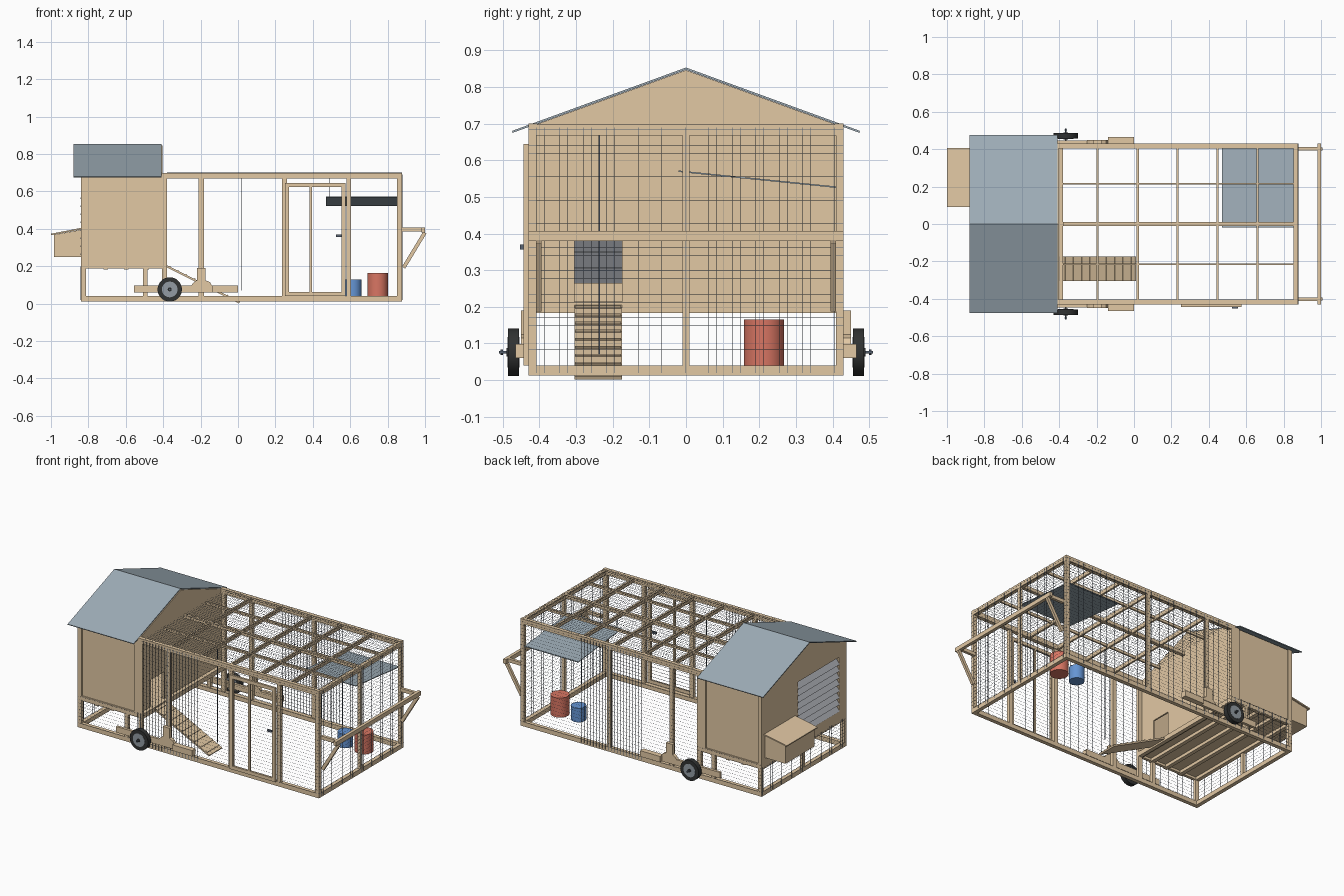
import bpy, bmesh, math
from mathutils import Vector, Matrix

if "Cube" in bpy.data.objects:
    bpy.data.objects.remove(bpy.data.objects["Cube"])


def material(name, rgb):
    m = bpy.data.materials.new(name)
    m.diffuse_color = (*rgb, 1)
    m.use_nodes = True
    m.node_tree.nodes["Principled BSDF"].inputs["Base Color"].default_value = m.diffuse_color
    return m


WOOD = material("tan wood", (0.76, 0.58, 0.37))
METAL = material("blue grey sheet", (0.34, 0.415, 0.47))
SLAT = material("pale grey slats", (0.47, 0.49, 0.53))
WIRE = material("dark wire", (0.10, 0.13, 0.175))
RUBBER = material("black rubber", (0.03, 0.032, 0.032))
HUB = material("hub grey", (0.29, 0.33, 0.37))
RED = material("red drum", (0.69, 0.18, 0.125))
BLUE = material("blue drum", (0.13, 0.30, 0.66))


def finish(name, bm, mat, smooth=False):
    bmesh.ops.recalc_face_normals(bm, faces=bm.faces)
    me = bpy.data.meshes.new(name)
    bm.to_mesh(me)
    bm.free()
    me.materials.append(mat)
    ob = bpy.data.objects.new(name, me)
    bpy.context.collection.objects.link(ob)
    if smooth:
        bpy.context.view_layer.objects.active = ob
        ob.select_set(True)
        bpy.ops.object.shade_smooth_by_angle(angle=math.radians(35))
        ob.select_set(False)
    return ob


def boxes(name, mat, items):
    """One object made of boxes given as (x0, x1, y0, y1, z0, z1)."""
    bm = bmesh.new()
    for x0, x1, y0, y1, z0, z1 in items:
        mtx = Matrix.Translation(((x0 + x1) / 2, (y0 + y1) / 2, (z0 + z1) / 2)) @ \
            Matrix.Diagonal((abs(x1 - x0), abs(y1 - y0), abs(z1 - z0), 1))
        bmesh.ops.create_cube(bm, size=1, matrix=mtx)
    return finish(name, bm, mat)


def prism(name, mat, profile, axis, a, b):
    """Extrude a profile along x (y,z points) or along y (x,z points)."""
    bm = bmesh.new()
    place = (lambda p, t: (t, p[0], p[1])) if axis == 'x' else (lambda p, t: (p[0], t, p[1]))
    face = bm.faces.new([bm.verts.new(place(p, a)) for p in profile])
    ext = bmesh.ops.extrude_face_region(bm, geom=[face])
    verts = [v for v in ext['geom'] if isinstance(v, bmesh.types.BMVert)]
    bmesh.ops.translate(bm, verts=verts, vec=(b - a, 0, 0) if axis == 'x' else (0, b - a, 0))
    return finish(name, bm, mat)


def strip(p, q, t):
    """Four-point outline of a bar from p to q, thickness t below the line."""
    d = (Vector(q) - Vector(p)).normalized()
    n = Vector((d.y, -d.x)) * t
    return [p, q, tuple(Vector(q) + n), tuple(Vector(p) + n)]


def cylinder(name, mat, c, r, h, axis='z', sides=32):
    bm = bmesh.new()
    rot = Matrix.Rotation(math.pi / 2, 4, 'X') if axis == 'y' else Matrix.Identity(4)
    bmesh.ops.create_cone(bm, cap_ends=True, segments=sides, radius1=r, radius2=r, depth=h,
                          matrix=Matrix.Translation(c) @ rot)
    return finish(name, bm, mat, True)


L, R, W, T = -0.84, 0.877, 0.43, 0.7     # run left, right, half width, top
HX = -0.38                               # run side of the house
B = 0.025                                # timber size

# Base frame and top rails
boxes("base_frame", WOOD, [(L, R, s * W, s * (W - B), 0.012, 0.04) for s in (1, -1)] +
      [(x, x + B, -W, W, 0.012, 0.04) for x in (L, R - B)])
boxes("top_rails", WOOD, [(HX - 0.03, R, s * W, s * (W - B), 0.668, T) for s in (1, -1)] +
      [(HX, R, -0.01, 0.01, 0.675, 0.698)] +
      [(HX, R, s * 0.215 - 0.005, s * 0.215 + 0.005, 0.68, 0.698) for s in (1, -1)])
boxes("top_crossbars", WOOD, [(x - 0.006, x + 0.006, -W, W, 0.672, 0.697)
                              for x in (-0.195, 0.02, 0.233, 0.446, 0.66)] +
      [(R - B, R, -W, W, 0.668, 0.697)])

# Upright posts
boxes("posts", WOOD, [(x, x + 0.027, s * W, s * (W - 0.02), 0.02, 0.69)
                      for x in (L, HX - 0.027, -0.21, 0.235, R - 0.027) for s in (1, -1)] +
      [(0.58, 0.605, -W, -W + 0.02, 0.02, 0.69), (R - 0.02, R, -0.01, 0.01, 0.03, 0.68),
       (L, L + 0.02, -0.01, 0.01, 0.03, 0.19)])

# Access door of the run, with latch
D = -0.443
boxes("run_door", WOOD, [(x, x + 0.022, D, -W, 0.04, 0.645) for x in (0.25, 0.553)] +
      [(0.25, 0.575, D, -W, z, z + 0.022) for z in (0.04, 0.623)] +
      [(0.383, 0.395, D, -W, 0.05, 0.63)])
boxes("door_latch", WIRE, [(0.525, 0.555, D - 0.01, D, 0.357, 0.37)])

# Wire netting: grids of thin square wires
P, H = 0.0214, 0.00035


def steps(a, b):
    return [a + P * i for i in range(1, int((b - a) / P) + 1)]


side = []
for s in (1, -1):
    y = s * (W + 0.001)
    side += [(x - H, x + H, y - H, y + H, 0.02, 0.69 if x > HX else 0.22) for x in steps(L, R)]
    side += [(L if z < 0.22 else HX, R, y - H, y + H, z - H, z + H) for z in steps(0.02, 0.69)]
boxes("side_netting", WIRE, side)
ends = []
for x, top in ((R + 0.001, 0.69), (L - 0.001, 0.2)):
    ends += [(x - H, x + H, y - H, y + H, 0.02, top) for y in steps(-W, W)]
    ends += [(x - H, x + H, -W, W, z - H, z + H) for z in steps(0.02, top)]
boxes("end_netting", WIRE, ends)
boxes("top_netting", WIRE, [(x - H, x + H, -W, W, T - H, T + H) for x in steps(HX, R)] +
      [(HX, R, y - H, y + H, T - H, T + H) for y in steps(-W, W)])

# House: floor, joists, recessed long walls and their surrounding trim
F, E = 0.188, 0.69
boxes("house_floor", WOOD, [(L, HX, -W, W, F + 0.015, F + 0.025)])
boxes("floor_joists", WOOD, [(x, x + 0.025, -W, W, F - 0.005, F + 0.016)
                             for x in (L, -0.72, -0.61, -0.5, HX - 0.025)])
boxes("house_long_walls", WOOD, [(L + 0.005, HX - 0.02, s * (W - 0.018), s * (W - 0.008), F, E)
                                 for s in (1, -1)])
for s in (1, -1):
    boxes("house_wall_trim", WOOD, [(L, -0.812, s * (W - 0.01), s * W, F, E),
                                    (-0.44, HX, s * (W - 0.01), s * W, F, E),
                                    (-0.812, -0.44, s * (W - 0.01), s * W, F, 0.218)])


def pierced_wall(name, x0, x1, ya, yb, za, zb):
    """End wall with a rectangular opening ya..yb, za..zb."""
    boxes(name, WOOD, [(x0, x1, -W, ya, F, E), (x0, x1, yb, W, F, E),
                       (x0, x1, ya, yb, F, za), (x0, x1, ya, yb, zb, E)])


pierced_wall("house_run_wall", HX - 0.035, HX - 0.025, -0.305, -0.175, 0.21, 0.385)
pierced_wall("house_outer_wall", L, L + 0.01, -0.355, 0.06, 0.265, 0.61)
for name, x in (("outer_gable", L), ("run_gable", HX - 0.035)):
    prism(name, WOOD, [(-W, E), (W, E), (0, 0.846)], 'x', x, x + 0.01)

# Gable roof
prism("house_roof", METAL, [(-0.475, 0.68), (0, 0.853), (0.475, 0.68), (0.473, 0.675),
                            (0, 0.847), (-0.473, 0.675)], 'x', -0.88, -0.41)

# Louvred vent in the outer wall
for i in range(8):
    z = 0.263 + i * 0.043
    prism("louvre_slat", SLAT, strip((L - 0.004, z), (L + 0.026, z + 0.045), 0.004),
          'y', -0.355, 0.06)

# Nest box with sloping lid
prism("nest_box", WOOD, [(L, 0.25), (-0.985, 0.25), (-0.985, 0.368), (L, 0.395)], 'y', 0.1, 0.395)
prism("nest_lid", WOOD, strip((-1.0, 0.374), (L, 0.405), 0.008), 'y', 0.09, 0.405)

# Ramp with cleats and lifting cord
ra, rb = Vector((HX - 0.02, 0.215)), Vector((0.01, 0.01))
prism("ramp", WOOD, strip(tuple(ra), tuple(rb), 0.01), 'y', -0.305, -0.175)
along = (rb - ra).normalized() * 0.008
for i in range(9):
    p = ra.lerp(rb, (i + 0.7) / 9.3) + Vector((0.002, 0.004))
    prism("ramp_cleat", WOOD, strip(tuple(p), tuple(p + along), 0.006), 'y', -0.303, -0.177)
boxes("ramp_cord", WIRE, [(0.018, 0.022, -0.239, -0.235, 0.07, 0.68)])

# Sloping feed shelter and its hanger
prism("feed_shelter", METAL, [(-0.02, 0.572), (0.425, 0.527), (0.425, 0.523), (-0.02, 0.568)],
      'x', 0.47, R - 0.025)
boxes("shelter_hanger", WIRE, [(0.488, 0.492, -0.002, 0.002, 0.568, 0.68)])

# Feed and water drums
for name, mat, x, r, top in (("feed_drum", RED, 0.747, 0.055, 0.165),
                             ("water_drum", BLUE, 0.615, 0.045, 0.13)):
    cylinder(name, mat, (x, 0.213, (0.04 + top) / 2), r, top - 0.04)

# Pull handle with diagonal braces
boxes("pull_handle", WOOD, [(0.98, 1.0, -W, W, 0.38, 0.407)] +
      [(R, 0.985, s * 0.402 - 0.009, s * 0.402 + 0.009, 0.385, 0.407) for s in (1, -1)])
for s in (1, -1):
    prism("handle_brace", WOOD, strip((R, 0.198), (0.99, 0.385), 0.02),
          'y', s * 0.402 - 0.008, s * 0.402 + 0.008)

# Wheels, axles and lifting levers on both sides
WX, WZ = -0.365, 0.076
for s in (1, -1):
    boxes("wheel_lever", WOOD, [(-0.555, -0.14, s * W, s * 0.446, 0.06, 0.098),
                                (-0.14, 0.0, s * W, s * 0.465, 0.06, 0.098)])
    prism("lever_stop", WOOD, [(-0.25, 0.098), (-0.14, 0.098), (-0.15, 0.115), (-0.173, 0.125),
                               (-0.173, 0.19), (-0.22, 0.19), (-0.22, 0.125), (-0.235, 0.115)],
          'y', s * W, s * 0.45)
    boxes("lever_pivot", WOOD, [(-0.508, -0.483, s * (W - 0.02), s * W, 0.03, 0.2)])
    cylinder("tyre", RUBBER, (WX, s * 0.471, WZ), 0.065, 0.03, 'y', 40)
    cylinder("wheel_hub", HUB, (WX, s * 0.471, WZ), 0.042, 0.033, 'y', 32)
    cylinder("hub_cap", RUBBER, (WX, s * 0.471, WZ), 0.011, 0.037, 'y', 16)
    cylinder("axle", WIRE, (WX, s * 0.47, WZ), 0.004, 0.08, 'y', 12)
    cylinder("axle_nut", WIRE, (WX, s * 0.503, WZ), 0.007, 0.006, 'y', 6)
